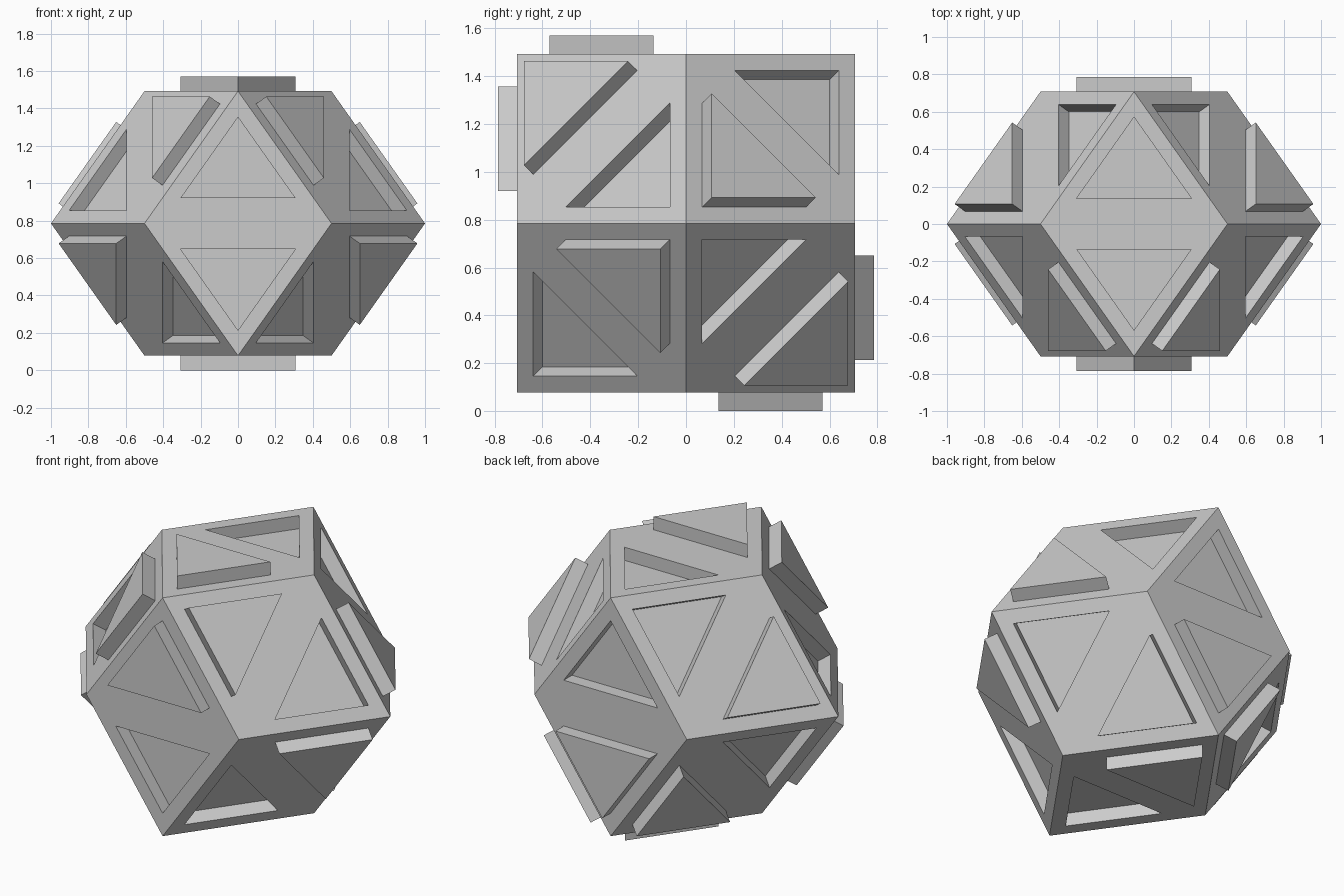
import bpy, bmesh
from mathutils import Vector

DEPTH = 0.078          # height of raised panels and depth of sunken ones
PANEL = 0.616          # panel size relative to half of a diamond face
R = 0.5 ** 0.5

cube = bpy.data.objects.get("Cube")
if cube:
    bpy.data.objects.remove(cube, do_unlink=True)

grey = bpy.data.materials.new("plain_grey")
grey.use_nodes = True
colour = (0.6, 0.6, 0.6, 1)
grey.diffuse_color = colour
grey.node_tree.nodes["Principled BSDF"].inputs["Base Color"].default_value = colour


def half_diamond(bm, tip, left, right, lift):
    """Triangular half of a diamond face with a raised or sunken panel."""
    corners = (tip, left, right)
    middle = tip / 2 + (left + right) / 4
    inner = [middle + (p - middle) * PANEL for p in corners]
    rings = [[bm.verts.new(p) for p in ring]
             for ring in (corners, inner, [p + lift for p in inner])]
    for low, high in zip(rings, rings[1:]):
        for i in range(3):
            j = (i + 1) % 3
            bm.faces.new((low[i], low[j], high[j], high[i]))
    bm.faces.new(rings[-1])


# Three axes through the sharp corners; each pair of axis ends spans a diamond
ridge, side, valley = Vector((0, -R, R)), Vector((1, 0, 0)), Vector((0, R, R))

bm = bmesh.new()
for high_axis, low_axis in ((ridge, side), (side, valley), (ridge, valley)):
    for s in (1, -1):
        for t in (1, -1):
            high, low = high_axis * s, low_axis * t
            centre = (high + low) / 2
            normal = centre.normalized()
            across = normal.cross(high - low).normalized() / 2
            left, right = centre + across, centre - across
            half_diamond(bm, high, left, right, normal * DEPTH)
            half_diamond(bm, low, right, left, normal * -DEPTH)

# Weld the halves into one closed body and stand it on the ground
bmesh.ops.remove_doubles(bm, verts=bm.verts, dist=0.001)
bmesh.ops.recalc_face_normals(bm, faces=bm.faces)
bmesh.ops.translate(bm, verts=bm.verts, vec=(0, 0, R + DEPTH))

mesh = bpy.data.meshes.new("panelled_diamond_body")
bm.to_mesh(mesh)
bm.free()
mesh.materials.append(grey)
body = bpy.data.objects.new("panelled_diamond_body", mesh)
bpy.context.collection.objects.link(body)
